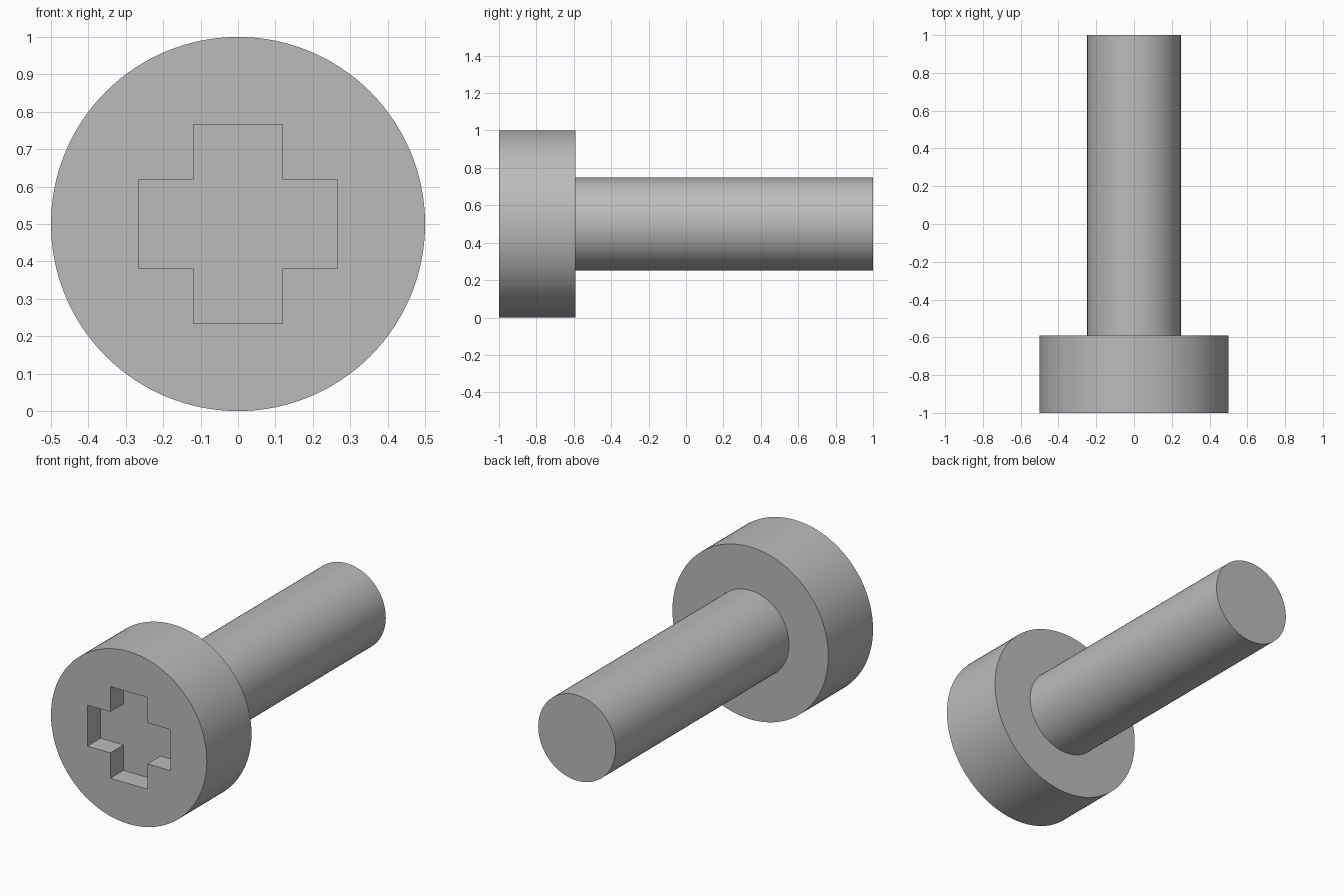
import bpy
import math

cube = bpy.data.objects.get("Cube")
if cube:
    bpy.data.objects.remove(cube, do_unlink=True)

AXIS_Z = 0.5          # height of the screw's axis
HEAD_FRONT, HEAD_BACK, TIP = -1.0, -0.59, 1.0
RECESS_DEPTH = 0.12
ARM_HALF, ARM_REACH = 0.119, 0.266

steel = bpy.data.materials.new("grey steel")
steel.use_nodes = True
GREY = (0.5, 0.5, 0.5, 1)
steel.diffuse_color = GREY
steel.node_tree.nodes["Principled BSDF"].inputs["Base Color"].default_value = GREY


def cylinder(name, radius, y0, y1):
    """Cylinder lying along y."""
    bpy.ops.mesh.primitive_cylinder_add(
        vertices=128, radius=radius, depth=y1 - y0,
        location=(0, (y0 + y1) / 2, AXIS_Z), rotation=(math.pi / 2, 0, 0))
    obj = bpy.context.object
    obj.name = name
    obj.data.materials.append(steel)
    return obj


def smooth(obj):
    bpy.ops.object.select_all(action="DESELECT")
    obj.select_set(True)
    bpy.context.view_layer.objects.active = obj
    bpy.ops.object.shade_smooth_by_angle(angle=math.radians(30))


# Cross-shaped cutter, extruded from a twelve-point outline
a, r = ARM_HALF, ARM_REACH
quarter = [(r, -a), (r, a), (a, a)]
outline = []
for turn in range(4):
    for x, z in quarter:
        for _ in range(turn):
            x, z = -z, x
        outline.append((x, z))
n = len(outline)
verts = [(x, y, z + AXIS_Z)
         for y in (HEAD_FRONT - 0.1, HEAD_FRONT + RECESS_DEPTH)
         for x, z in outline]
faces = [tuple(range(n)), tuple(reversed(range(n, 2 * n)))]
faces += [(i, i + n, (i + 1) % n + n, (i + 1) % n) for i in range(n)]
mesh = bpy.data.meshes.new("recess_cutter")
mesh.from_pydata(verts, [], faces)
mesh.materials.append(steel)
cutter = bpy.data.objects.new("recess_cutter", mesh)
bpy.context.collection.objects.link(cutter)

# Head with the cross recess
head = cylinder("screw_head", 0.5, HEAD_FRONT, HEAD_BACK)
cut = head.modifiers.new("cross_recess", "BOOLEAN")
cut.operation = "DIFFERENCE"
cut.solver = "EXACT"
cut.object = cutter
bpy.ops.object.modifier_apply(modifier=cut.name)
bpy.data.objects.remove(cutter, do_unlink=True)
smooth(head)

# Shaft, seated a little way into the head
shaft = cylinder("screw_shaft", 0.248, HEAD_BACK - 0.1, TIP)
smooth(shaft)
